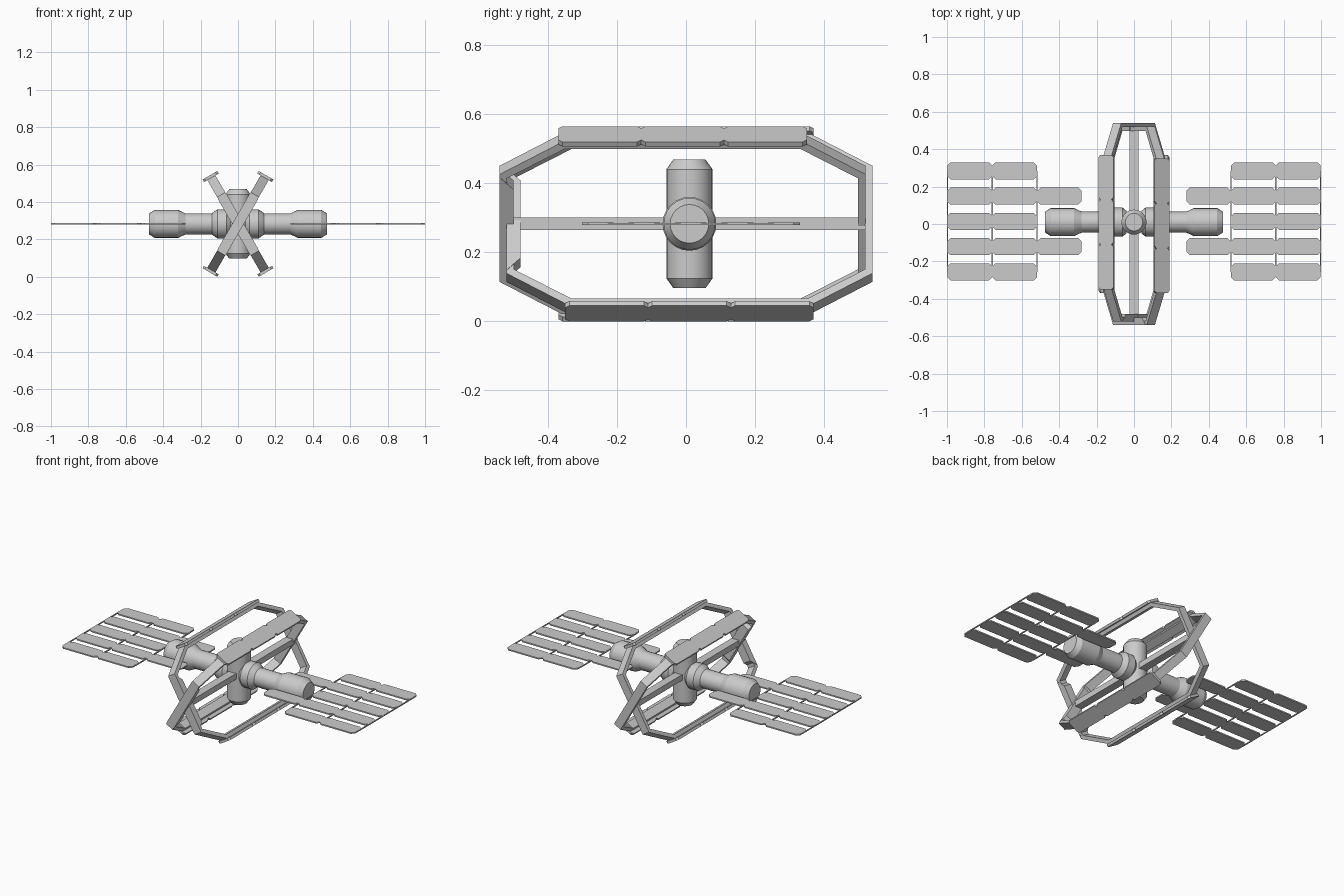
import bpy, bmesh, math
from mathutils import Matrix

if "Cube" in bpy.data.objects:
    bpy.data.objects.remove(bpy.data.objects["Cube"])

CZ = 0.2825   # height of the station axis
CY = 0.01     # slight depth offset of the hub


def finish(bm, name, matrix=None, smooth=False):
    bmesh.ops.recalc_face_normals(bm, faces=bm.faces[:])
    me = bpy.data.meshes.new(name)
    bm.to_mesh(me)
    bm.free()
    ob = bpy.data.objects.new(name, me)
    bpy.context.collection.objects.link(ob)
    if matrix:
        ob.matrix_world = matrix
    if smooth:
        bpy.context.view_layer.objects.active = ob
        ob.select_set(True)
        bpy.ops.object.shade_smooth_by_angle(angle=math.radians(25))
        ob.select_set(False)
    return ob


def lathe(name, profile, matrix, n=24):
    """Closed solid of revolution about z from (radius, height) pairs."""
    bm = bmesh.new()
    rings = [[bm.verts.new((r * math.cos(2 * math.pi * i / n), r * math.sin(2 * math.pi * i / n), h))
              for i in range(n)] for r, h in profile]
    for a, b in zip(rings, rings[1:]):
        for i in range(n):
            j = (i + 1) % n
            bm.faces.new((a[i], a[j], b[j], b[i]))
    bm.faces.new(rings[0])
    bm.faces.new(rings[-1])
    return finish(bm, name, matrix, True)


def prism(bm, pts, lo, hi, place):
    """Extrude a 2D outline between lo and hi; place maps (a, b, depth) to 3D."""
    a = [bm.verts.new(place(p, q, lo)) for p, q in pts]
    b = [bm.verts.new(place(p, q, hi)) for p, q in pts]
    bm.faces.new(a)
    bm.faces.new(b)
    for i in range(len(pts)):
        j = (i + 1) % len(pts)
        bm.faces.new((a[i], a[j], b[j], b[i]))


def plate(bm, x0, x1, y0, y1, z0, z1, c):
    """Thin plate with cut corners."""
    pts = [(x0 + c, y0), (x1 - c, y0), (x1, y0 + c), (x1, y1 - c),
           (x1 - c, y1), (x0 + c, y1), (x0, y1 - c), (x0, y0 + c)]
    prism(bm, pts, z0, z1, lambda p, q, d: (p, q, d))


def box(bm, x0, x1, y0, y1, z0, z1):
    prism(bm, [(x0, y0), (x1, y0), (x1, y1), (x0, y1)], z0, z1, lambda p, q, d: (p, q, d))


centre = Matrix.Translation((0, CY, CZ))

# Vertical hub
lathe("hub", [(0.047, -0.186), (0.067, -0.158), (0.067, 0.158), (0.047, 0.186)], centre)

# Horizontal modules with docking collars and wide ends
module = [(0.06, 0.04), (0.078, 0.062), (0.078, 0.11), (0.058, 0.138), (0.056, 0.14),
          (0.056, 0.28), (0.075, 0.32), (0.075, 0.445), (0.056, 0.475)]
for side, label in ((1, "right"), (-1, "left")):
    lathe(label + "_module", module, centre @ Matrix.Rotation(side * math.pi / 2, 4, 'Y'))

# Spoke running front to back through the hub
bm = bmesh.new()
box(bm, -0.025, 0.025, -0.50, 0.52, -0.018, 0.018)
finish(bm, "spoke", Matrix.Translation((0, 0, CZ)))


# Tilted octagonal rings, each with radiator plates above and below
def octagon(y, w, ys, ws):
    return [(y, -ws), (y, ws), (ys, w), (-ys, w), (-y, ws), (-y, -ws), (-ys, -w), (ys, -w)]


outer = octagon(0.53, 0.287, 0.35, 0.18)
inner = octagon(0.508, 0.264, 0.343, 0.167)
for sign, label in ((1, "first"), (-1, "second")):
    m = Matrix.Translation((0, -0.01 * sign, CZ)) @ Matrix.Rotation(sign * math.pi / 6, 4, 'Y')
    bm = bmesh.new()
    loops = [[bm.verts.new((u, y, w)) for y, w in pts]
             for u, pts in ((-0.025, outer), (0.025, outer), (0.025, inner), (-0.025, inner))]
    for k in range(4):
        a, b = loops[k], loops[(k + 1) % 4]
        for i in range(8):
            j = (i + 1) % 8
            bm.faces.new((a[i], a[j], b[j], b[i]))
    finish(bm, label + "_ring", m)

    # Thickened block on the front of the ring
    bm = bmesh.new()
    prism(bm, [(-0.53, -0.17), (-0.53, 0.17), (-0.49, 0.13), (-0.49, -0.13)],
          -0.027, 0.027, lambda p, q, d: (d, p, q))
    finish(bm, label + "_ring_front_block", m)

    bm = bmesh.new()
    for w0, w1 in ((0.285, 0.30), (-0.30, -0.285)):
        for k in (-1, 0, 1):
            plate(bm, -0.0454, 0.0454, k * 0.24 - 0.12, k * 0.24 + 0.12, w0, w1, 0.012)
    finish(bm, label + "_ring_radiators", m)

# Solar arrays: five rows of cells joined by thin rods
for side, label in ((1, "right"), (-1, "left")):
    bm = bmesh.new()
    for row in range(-2, 3):
        y = 0.014 + row * 0.135
        columns = [(0.518, 0.758), (0.758, 0.998)]
        if abs(row) == 1:
            columns.insert(0, (0.28, 0.518))
        for x0, x1 in columns:
            plate(bm, *sorted((side * x0, side * x1)), y - 0.046, y + 0.046, -0.004, 0.004, 0.018)
    finish(bm, label + "_solar_cells", Matrix.Translation((0, 0, CZ)))
    bm = bmesh.new()
    for x in (0.518, 0.758, 0.997):
        box(bm, side * x - 0.003, side * x + 0.003, -0.256, 0.284, -0.003, 0.003)
    finish(bm, label + "_solar_rods", Matrix.Translation((0, 0, CZ)))
